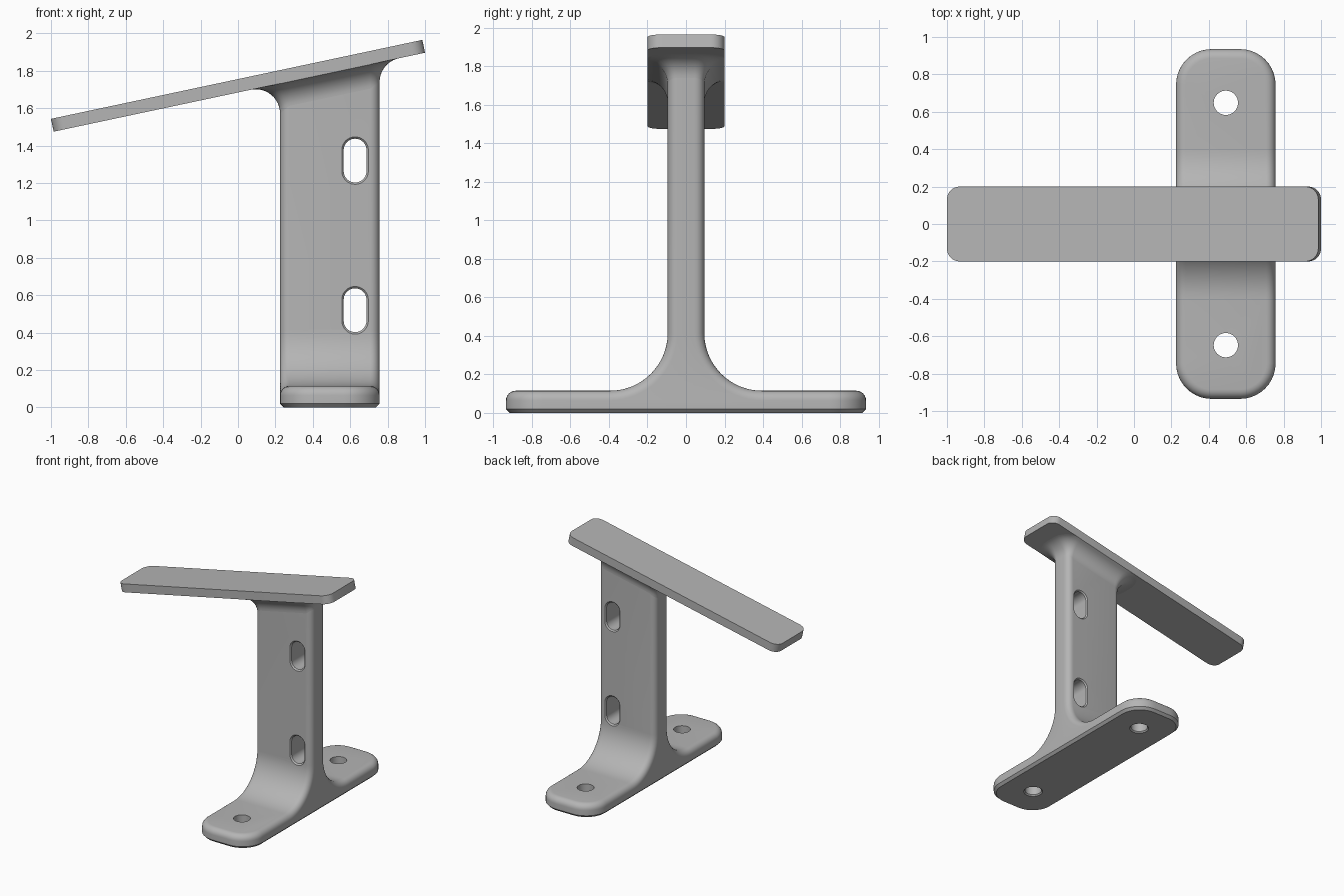
import bpy, bmesh, math
from mathutils import Matrix, Vector

if "Cube" in bpy.data.objects:
    bpy.data.objects.remove(bpy.data.objects["Cube"])

TILT = math.radians(12)
CX, HX = 0.491, 0.266            # centre and half width of stand in x
HY = 0.095                       # half thickness of post
SLOPE = math.tan(TILT)

grey = bpy.data.materials.new("grey")
grey.diffuse_color = (0.46, 0.46, 0.46, 1)
grey.use_nodes = True
grey.node_tree.nodes["Principled BSDF"].inputs["Base Color"].default_value = grey.diffuse_color


def under(x):
    """Height of the underside of the sloping plate."""
    return 1.72 - 0.035 / math.cos(TILT) + x * SLOPE


def finish(bm, name):
    bmesh.ops.recalc_face_normals(bm, faces=bm.faces)
    me = bpy.data.meshes.new(name)
    bm.to_mesh(me)
    bm.free()
    me.materials.append(grey)
    ob = bpy.data.objects.new(name, me)
    bpy.context.collection.objects.link(ob)
    return ob


def smooth(ob):
    bpy.ops.object.select_all(action='DESELECT')
    ob.select_set(True)
    bpy.context.view_layer.objects.active = ob
    bpy.ops.object.shade_smooth_by_angle(angle=math.radians(30))


def rounded_rect(hx, hy, r, seg):
    """Outline points paired with their outward normals."""
    out = []
    for k, (sx, sy) in enumerate([(1, 1), (-1, 1), (-1, -1), (1, -1)]):
        for i in range(seg + 1):
            a = (k + i / seg) * math.pi / 2
            n = Vector((math.cos(a), math.sin(a)))
            out.append((Vector((sx * (hx - r), sy * (hy - r))) + n * r, n))
    return out


def loft(rings, name, cap=True):
    bm = bmesh.new()
    vs = [[bm.verts.new(p) for p in ring] for ring in rings]
    n = len(vs[0])
    for a, b in zip(vs, vs[1:]):
        for i in range(n):
            j = (i + 1) % n
            bm.faces.new((a[i], a[j], b[j], b[i]))
    if cap:
        bm.faces.new(vs[0][::-1])
        bm.faces.new(vs[-1])
    return finish(bm, name)


# Foot and post: one extruded profile with rounded edges
half = [(0.935, 0), (0.935, 0.115)]
for i in range(17):
    a = math.pi / 2 * i / 16
    half.append((HY + 0.3 - 0.3 * math.sin(a), 0.415 - 0.3 * math.cos(a)))
half.append((HY, 1.9))
profile = half + [(-y, z) for y, z in reversed(half)]

bm = bmesh.new()
face = bm.faces.new([bm.verts.new((CX - HX, y, z)) for y, z in profile])
ext = bmesh.ops.extrude_face_region(bm, geom=[face])
for v in ext["geom"]:
    if isinstance(v, bmesh.types.BMVert):
        v.co.x += 2 * HX
for v in bm.verts:                          # slanted top, inside the plate
    if v.co.z > 1.8:
        v.co.z = under(v.co.x) + 0.02
bmesh.ops.recalc_face_normals(bm, faces=bm.faces)

corners = [e for e in bm.edges if all(abs(v.co.y) > 0.93 for v in e.verts)
           and abs(e.verts[0].co.z - e.verts[1].co.z) > 0.05]
bmesh.ops.bevel(bm, geom=corners, offset=0.19, offset_type='OFFSET',
                segments=10, profile=0.5, affect='EDGES')
rim = [e for e in bm.edges if e.calc_face_angle(0) > 1.0
       and all(v.co.z > 0.05 for v in e.verts)
       and not all(v.co.z > 1.6 for v in e.verts)]
bmesh.ops.bevel(bm, geom=rim, offset=0.05, offset_type='OFFSET',
                segments=6, profile=0.5, affect='EDGES')
sole = [e for e in bm.edges if all(v.co.z < 0.001 for v in e.verts)]
bmesh.ops.bevel(bm, geom=sole, offset=0.02, offset_type='OFFSET',
                segments=1, profile=0.5, affect='EDGES')
stand = finish(bm, "foot_and_post")

# Cutters: two slots through the post, two screw holes through the foot
cutters = []
for z in (0.52, 1.32):
    rings = []
    for y, grow in ((-0.11, 0.025), (-0.085, 0), (0.085, 0), (0.11, 0.025)):
        rings.append([(0.626 + p.x, y, z + p.y) for p, n in
                      rounded_rect(0.061 + grow, 0.117 + grow, 0.0609 + grow, 10)])
    cutters.append(loft(rings, "slot_cutter"))
for y in (-0.648, 0.648):
    rings = []
    for z, r in ((-0.02, 0.095), (0.01, 0.065), (0.2, 0.065)):
        rings.append([(CX + r * math.cos(a), y + r * math.sin(a), z)
                      for a in (math.tau * i / 40 for i in range(40))])
    cutters.append(loft(rings, "hole_cutter"))
bpy.context.view_layer.objects.active = stand
for c in cutters:
    c.hide_render = True
    mod = stand.modifiers.new("cut", 'BOOLEAN')
    mod.operation = 'DIFFERENCE'
    mod.solver = 'EXACT'
    mod.object = c
    bpy.ops.object.modifier_apply(modifier=mod.name)
    bpy.data.objects.remove(c)
smooth(stand)

# Flare: fillet from the post out to the underside of the plate
R, STEPS = 0.13, 12
section = rounded_rect(HX, HY, 0.05, 6)
rings = []
for s in range(STEPS + 1):
    t = s / STEPS
    ring = []
    for p, n in section:
        m = SLOPE * n.x
        phi = math.acos(-m / math.hypot(1, m))
        reach = R / math.tan(phi / 2)
        x, y = p.x + CX, p.y
        out = reach / math.hypot(1, m)
        p0 = Vector((x, y, under(x) - reach))
        p1 = Vector((x, y, under(x)))
        p2 = Vector((x + n.x * out, y + n.y * out, under(x + n.x * out)))
        b0, b1, b2 = (1 - t) ** 2, 2 * t * (1 - t) * math.sin(phi / 2), t * t
        q = (p0 * b0 + p1 * b1 + p2 * b2) / (b0 + b1 + b2)
        q.y = max(-0.2, min(0.2, q.y))
        ring.append(q)
    rings.append(ring)
smooth(loft(rings, "post_flare", cap=False))

# Sloping top plate with rounded corners
outline = rounded_rect(1.015, 0.2, 0.07, 8)
plate = loft([[(p.x, p.y, z) for p, n in outline] for z in (-0.035, 0.035)],
             "top_plate")
plate.data.transform(Matrix.Translation((0, 0, 1.72)) @ Matrix.Rotation(-TILT, 4, 'Y'))
smooth(plate)
